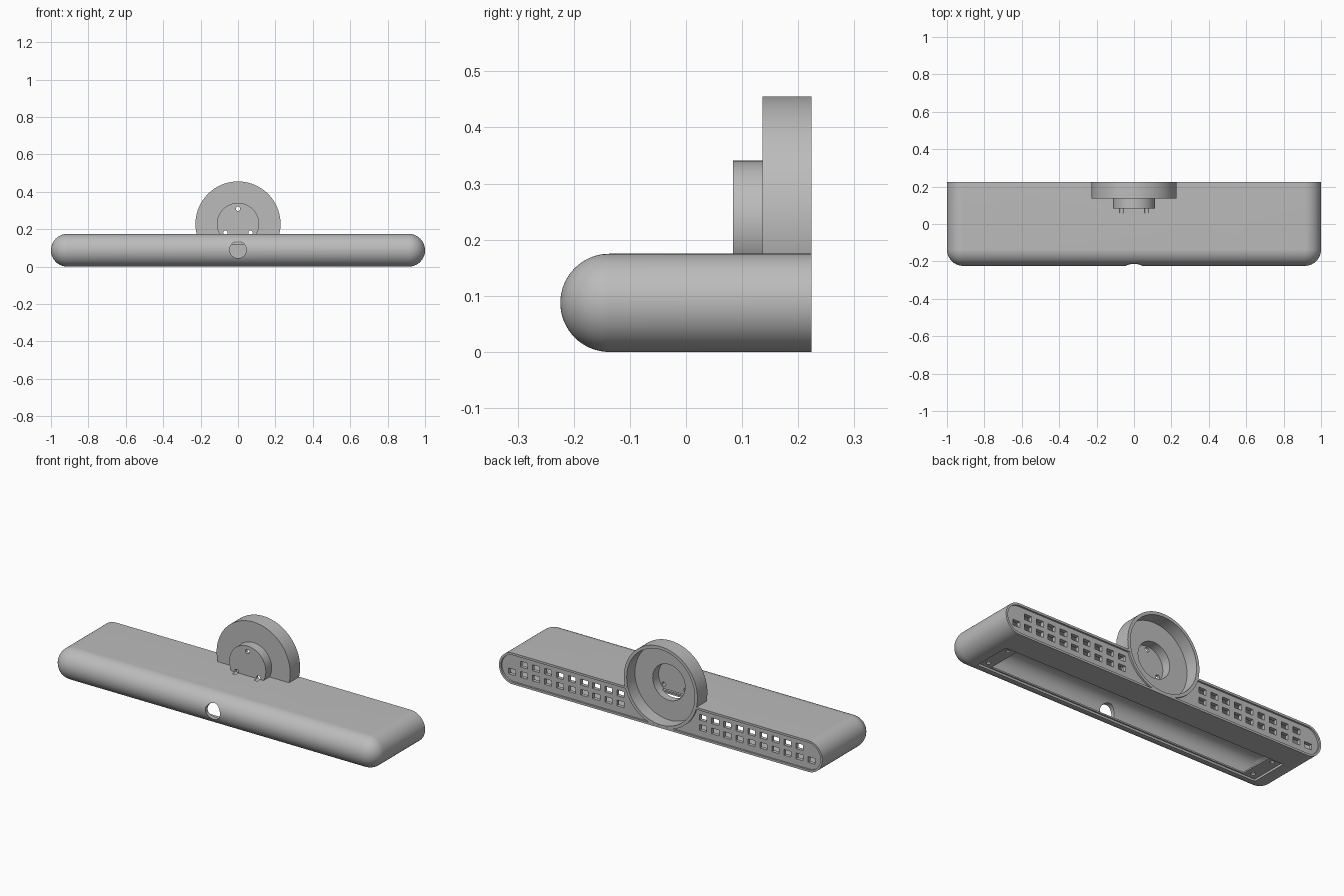
import bpy, bmesh, math
from mathutils import Matrix, Vector

if "Cube" in bpy.data.objects:
    bpy.data.objects.remove(bpy.data.objects["Cube"])

grey = bpy.data.materials.new("plain grey")
grey.diffuse_color = (0.5, 0.5, 0.5, 1)
grey.use_nodes = True
grey.node_tree.nodes["Principled BSDF"].inputs["Base Color"].default_value = grey.diffuse_color

R, BACK, DISC_Z = 0.0875, 0.224, 0.228


def make_object(name, bm):
    bmesh.ops.recalc_face_normals(bm, faces=bm.faces)
    mesh = bpy.data.meshes.new(name)
    bm.to_mesh(mesh)
    bm.free()
    mesh.materials.append(grey)
    ob = bpy.data.objects.new(name, mesh)
    bpy.context.collection.objects.link(ob)
    return ob


def add_box(bm, x0, x1, y0, y1, z0, z1):
    m = Matrix.Translation(((x0 + x1) / 2, (y0 + y1) / 2, (z0 + z1) / 2))
    bmesh.ops.create_cube(bm, size=1, matrix=m @ Matrix.Diagonal((x1 - x0, y1 - y0, z1 - z0, 1)))


def add_cylinder(bm, centre, r, depth, axis="Y", sides=96):
    rot = Matrix.Rotation(math.pi / 2, 4, "X") if axis == "Y" else Matrix.Identity(4)
    bmesh.ops.create_cone(bm, cap_ends=True, segments=sides, radius1=r, radius2=r,
                          depth=depth, matrix=Matrix.Translation(centre) @ rot)


def box(name, *lim):
    bm = bmesh.new()
    add_box(bm, *lim)
    return make_object(name, bm)


def disc(name, x, z, r, y0, y1, sides=96):
    bm = bmesh.new()
    add_cylinder(bm, (x, (y0 + y1) / 2, z), r, y1 - y0, "Y", sides)
    return make_object(name, bm)


def pill(name, r, y_back, y_front=None):
    """Rounded bar: ball-cornered front (or flat, if y_front is given), flat back."""
    bm = bmesh.new()
    n = 16
    for s in (-1, 1):
        cx = s * (1 - R)
        for i in range(-n, n + 1):
            phi = math.pi / 2 * i / n
            c, z = r * math.cos(phi), R + r * math.sin(phi)
            bm.verts.new((cx + s * c, y_back, z))
            if y_front is not None:
                bm.verts.new((cx + s * c, y_front, z))
                continue
            for j in range(n + 1 if abs(i) < n else 1):
                t = math.pi / 2 * j / n
                bm.verts.new((cx + s * c * math.cos(t), R - BACK - c * math.sin(t), z))
    bmesh.ops.convex_hull(bm, input=bm.verts)
    bmesh.ops.dissolve_limit(bm, angle_limit=0.002, verts=bm.verts, edges=bm.edges)
    return make_object(name, bm)


def combine(target, tool, operation="DIFFERENCE"):
    mod = target.modifiers.new("cut", "BOOLEAN")
    mod.object, mod.operation, mod.solver = tool, operation, "EXACT"
    bpy.context.view_layer.update()
    dg = bpy.context.evaluated_depsgraph_get()
    mesh = bpy.data.meshes.new_from_object(target.evaluated_get(dg))
    target.modifiers.clear()
    target.data = mesh
    bpy.data.objects.remove(tool)


# hollow rounded bar with a shallow inset back panel
housing = pill("housing", R, BACK)
combine(housing, pill("cavity", R - 0.02, BACK - 0.03))
combine(housing, pill("back_inset", R - 0.012, BACK + 0.05, BACK - 0.01))

# round cup and smaller boss standing out of the bar
combine(housing, disc("cup", 0, DISC_Z, 0.2275, 0.136, BACK - 0.0003), "UNION")
combine(housing, disc("boss", 0, DISC_Z, 0.113, 0.084, 0.145), "UNION")
combine(housing, disc("cup_bore", 0, DISC_Z, 0.21, 0.151, 0.3))
combine(housing, disc("boss_bore", 0, DISC_Z, 0.1, 0.099, 0.2))
combine(housing, box("boss_passage", -0.085, 0.085, 0.07, 0.11, 0.1, 0.155))

# bottom hatch: shallow seat for a cover, then the opening
combine(housing, box("hatch_seat", -0.88, 0.88, -0.135, 0.08, -0.1, 0.012))
combine(housing, box("hatch_opening", -0.80, 0.80, -0.127, 0.072, -0.1, 0.05))

# front port
combine(housing, disc("front_port", 0, 0.09, 0.045, -0.3, -0.1, 48))

# screw holes in the boss and in the hatch corners
bm = bmesh.new()
for a in (90, 215, 325):
    a = math.radians(a)
    add_cylinder(bm, (0.082 * math.cos(a), 0.09, DISC_Z + 0.082 * math.sin(a)), 0.012, 0.06, "Y", 24)
for x in (-0.84, 0.84):
    for y in (-0.1, 0.045):
        add_cylinder(bm, (x, y, 0), 0.012, 0.09, "Z", 24)
combine(housing, make_object("screw_holes", bm))

# two rows of vent slots on each side of the back
bm = bmesh.new()
for s in (-1, 1):
    for z, count in ((0.063, 10), (0.12, 9)):
        for i in range(count):
            x = s * (0.256 + 0.0745 * i)
            add_box(bm, x - 0.022, x + 0.022, 0.17, 0.26, z - 0.016, z + 0.016)
combine(housing, make_object("vent_slots", bm))

bpy.context.view_layer.objects.active = housing
housing.select_set(True)
bpy.ops.object.shade_smooth_by_angle(angle=math.radians(30))
